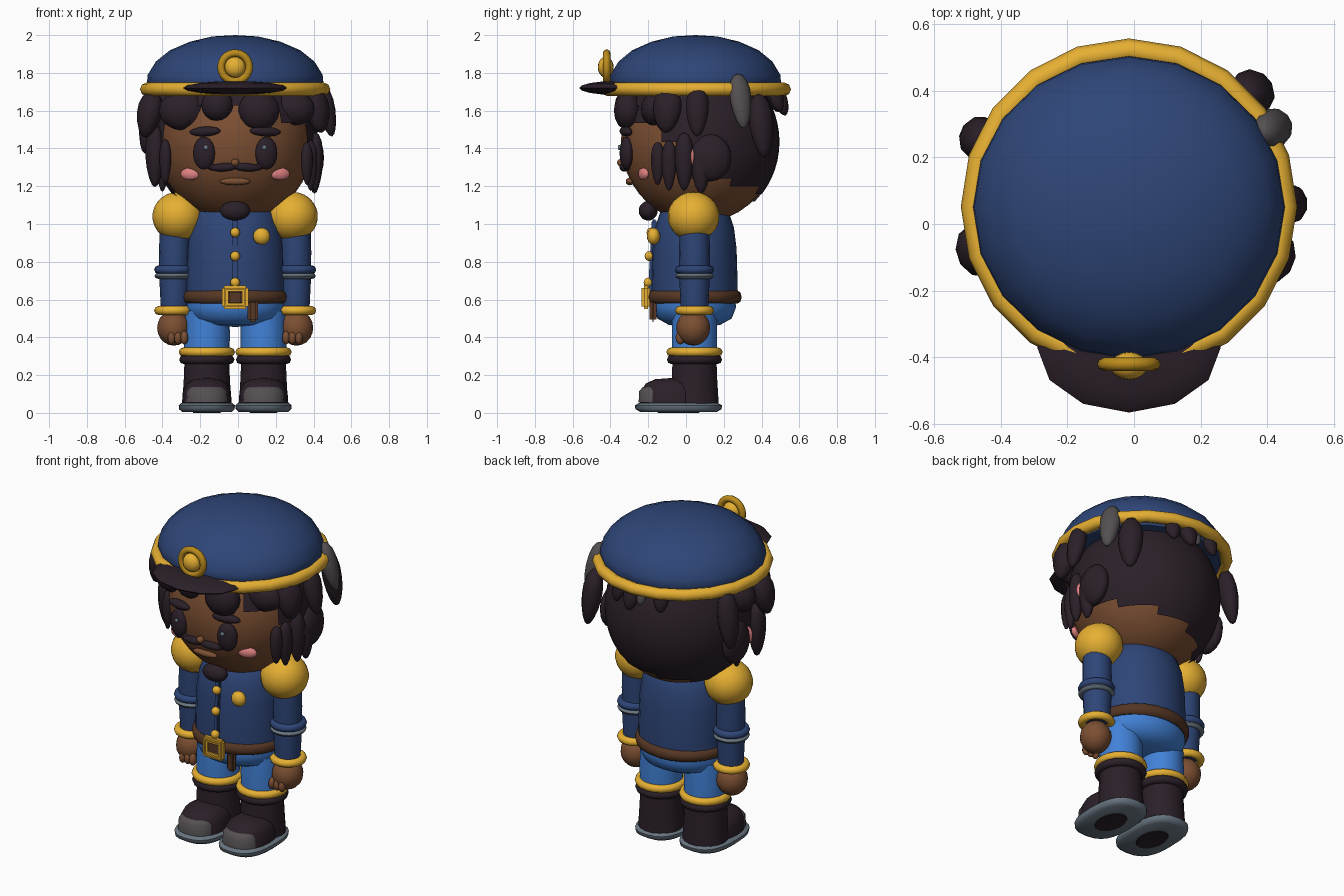
import bpy, bmesh, math
from mathutils import Matrix, Vector

if "Cube" in bpy.data.objects:
    bpy.data.objects.remove(bpy.data.objects["Cube"])

CX, CY = -0.015, 0.045          # body axis
HEAD_C, HEAD_R = Vector((CX, 0.07, 1.435)), Vector((0.41, 0.415, 0.43))
SIDES = ((-1, "left"), (1, "right"))


def colour(name, rgb):
    m = bpy.data.materials.new(name)
    m.diffuse_color = (*rgb, 1)
    m.use_nodes = True
    m.node_tree.nodes["Principled BSDF"].inputs["Base Color"].default_value = m.diffuse_color
    return m


NAVY = colour("navy cloth", (0.027, 0.06, 0.185))
GOLD = colour("gold trim", (0.79, 0.43, 0.032))
BRASS = colour("dark brass", (0.50, 0.26, 0.012))
SKIN = colour("brown skin", (0.20, 0.078, 0.032))
HAIR = colour("dark hair", (0.024, 0.014, 0.022))
TROUSER = colour("bright blue cloth", (0.053, 0.22, 0.68))
BELT = colour("brown leather", (0.09, 0.037, 0.017))
GREY = colour("slate grey", (0.14, 0.18, 0.22))
PINK = colour("pink", (0.75, 0.22, 0.22))
ASH = colour("ash grey", (0.09, 0.08, 0.085))


def finish(name, bm, mat, loc=(0, 0, 0), rot=(0, 0, 0), angle=50):
    bmesh.ops.recalc_face_normals(bm, faces=bm.faces)
    me = bpy.data.meshes.new(name)
    bm.to_mesh(me)
    bm.free()
    ob = bpy.data.objects.new(name, me)
    bpy.context.collection.objects.link(ob)
    ob.location, ob.rotation_euler = loc, rot
    me.materials.append(mat)
    bpy.ops.object.select_all(action='DESELECT')
    ob.select_set(True)
    bpy.context.view_layer.objects.active = ob
    bpy.ops.object.shade_smooth_by_angle(angle=math.radians(angle))
    return ob


def ball(name, loc, radii, mat, rot=(0, 0, 0), seg=16, taper=0.0):
    """Ellipsoid, optionally narrowing toward its lower end."""
    bm = bmesh.new()
    bmesh.ops.create_uvsphere(bm, u_segments=seg, v_segments=max(8, seg * 2 // 3), radius=1)
    for v in bm.verts:
        k = 1 + taper * v.co.z
        v.co = Vector((v.co.x * k * radii[0], v.co.y * k * radii[1], v.co.z * radii[2]))
    return finish(name, bm, mat, loc, rot, 80)


def lathe(name, profile, mat, loc, sy=1.0, seg=20, power=2.0, closed=False):
    """Spin (radius, z) points; power above 2 squares the outline."""
    bm = bmesh.new()
    rings = []
    e = 2 / power
    for r, z in profile:
        row = []
        for i in range(seg):
            a = 2 * math.pi * i / seg
            c, s = math.cos(a), math.sin(a)
            row.append(bm.verts.new((r * math.copysign(abs(c) ** e, c),
                                     r * sy * math.copysign(abs(s) ** e, s), z)))
        rings.append(row)
    pairs = list(zip(rings, rings[1:])) + ([(rings[-1], rings[0])] if closed else [])
    for a, b in pairs:
        for i in range(seg):
            j = (i + 1) % seg
            bm.faces.new((a[i], a[j], b[j], b[i]))
    if not closed:
        for row in (rings[0], rings[-1]):
            bm.faces.new(row)
    bmesh.ops.remove_doubles(bm, verts=bm.verts, dist=1e-5)
    return finish(name, bm, mat, loc)


def ring(name, loc, r, t, mat, h=None, sy=1.0, seg=20):
    """Rounded horizontal ring of tube radius t and half height h."""
    h = h or t
    pts = [(r + t * math.cos(k * math.pi / 4), h * math.sin(k * math.pi / 4)) for k in range(8)]
    return lathe(name, pts, mat, loc, sy, seg, closed=True)


def face_y(dx, z):
    q = 1 - (dx / HEAD_R.x) ** 2 - ((z - HEAD_C.z) / HEAD_R.z) ** 2
    return HEAD_C.y - HEAD_R.y * math.sqrt(max(q, 0))


# Head and hair cap: the cap keeps only faces behind the hairline
ball("head", HEAD_C, HEAD_R, SKIN, seg=28)
bm = bmesh.new()
bmesh.ops.create_uvsphere(bm, u_segments=40, v_segments=28, radius=1)
for v in bm.verts:
    v.co = Vector((v.co.x * 0.427, v.co.y * 0.43, v.co.z * 0.445))


def bald(f):
    c = f.calc_center_median() + HEAD_C
    if c.y < -0.02:
        line = 1.61 if c.y < -0.25 else 1.54 if c.y < -0.13 else 1.42
    else:
        line = 1.15 + 0.22 * c.x
    return c.z < line


bmesh.ops.delete(bm, geom=[f for f in bm.faces if bald(f)], context='FACES')
finish("hair_cap", bm, HAIR, HEAD_C - Vector((0, 0.005, 0)), angle=80)

# Fringe puffs: x, z, width, height
for x, z, w, h in ((-0.29, 1.60, 0.13, 0.105), (-0.11, 1.63, 0.085, 0.085),
                   (0.11, 1.60, 0.11, 0.105), (0.29, 1.61, 0.12, 0.09), (-0.40, 1.60, 0.10, 0.10)):
    ball("fringe_puff", (x, face_y(x - CX, z) - 0.015, z), (w, 0.075, h), HAIR, seg=12)

# Hanging locks: x, y, z, radius, half length, outward lean
LOCKS = ((-0.44, -0.06, 1.36, 0.062, 0.165, 0.0), (-0.47, -0.08, 1.58, 0.08, 0.125, 0.2),
         (-0.385, -0.13, 1.33, 0.038, 0.12, 0.0), (-0.40, 0.08, 1.29, 0.04, 0.12, 0.0),
         (0.405, 0.08, 1.29, 0.05, 0.13, 0.0), (0.41, -0.01, 1.33, 0.05, 0.155, 0.0),
         (0.365, -0.15, 1.32, 0.038, 0.115, 0.0), (0.385, -0.09, 1.31, 0.042, 0.135, 0.0),
         (0.47, 0.06, 1.60, 0.06, 0.14, 0.2), (0.36, 0.40, 1.52, 0.07, 0.17, 0.15),
         (-0.47, 0.26, 1.54, 0.065, 0.17, 0.15), (0.02, 0.50, 1.65, 0.05, 0.08, 0.35),
         (-0.16, 0.47, 1.66, 0.045, 0.07, 0.3), (0.12, 0.48, 1.66, 0.045, 0.07, 0.3),
         (0.42, -0.10, 1.60, 0.08, 0.12, 0.2))


def lock(name, x, y, z, r, h, lean, mat):
    turn = math.atan2(y - HEAD_C.y, x - CX)
    ball(name, (x, y, z), (r * 0.8, r, h), mat, (0, -lean, turn), seg=10, taper=0.2)


for p in LOCKS:
    lock("hair_lock", *p, HAIR)
lock("grey_streak", 0.42, 0.29, 1.65, 0.06, 0.15, 0.25, ASH)
lock("small_grey_streak", -0.04, 0.49, 1.66, 0.03, 0.05, 0.3, ASH)

# Face
for s, side in SIDES:
    def put(part, dx, z, radii, mat, tilt=0.0, out=0.0):
        ball(f"{side}_{part}", (CX + s * dx, face_y(dx, z) - out, z), radii, mat, (0, s * tilt, s * dx * 1.5))
    put("eye", 0.165, 1.375, (0.06, 0.034, 0.087), HAIR, out=0.01)
    put("eye_glint", 0.155, 1.405, (0.013, 0.008, 0.013), GREY, out=0.04)
    put("brow", 0.16, 1.49, (0.085, 0.028, 0.026), HAIR, 0.05, 0.01)
    put("cheek", 0.238, 1.265, (0.055, 0.022, 0.033), PINK)
    put("moustache", 0.06, 1.30, (0.072, 0.024, 0.022), HAIR, 0.06, 0.008)
    put("moustache_tip", 0.122, 1.302, (0.033, 0.02, 0.018), HAIR, -0.3, 0.008)
    # Ears tucked in hair
    ball(f"{side}_ear_puff", (CX + s * 0.415, 0.13, 1.35), (0.055, 0.11, 0.125), HAIR)
    ball(f"{side}_ear", (CX + s * 0.42, 0.028, 1.355), (0.035, 0.022, 0.055), PINK, seg=12)
ball("nose", (CX, face_y(0, 1.325) - 0.012, 1.325), (0.022, 0.022, 0.02), SKIN, seg=12)
ball("mouth", (CX, face_y(0, 1.225) - 0.005, 1.225), (0.082, 0.022, 0.02), SKIN)
ball("chin_beard", (CX, -0.20, 1.07), (0.08, 0.05, 0.052), HAIR)

# Cap
lathe("cap_crown", [(0, 2.0), (0.12, 1.993), (0.24, 1.965), (0.345, 1.92), (0.42, 1.86), (0.463, 1.79),
                    (0.467, 1.75), (0.44, 1.68), (0, 1.67)], NAVY, (CX, 0.05, 0), 0.97)
ring("cap_band", (CX, 0.052, 1.713), 0.468, 0.036, GOLD)
ball("cap_visor", (CX, -0.37, 1.72), (0.275, 0.195, 0.037), HAIR, seg=12)
bpy.ops.mesh.primitive_torus_add(major_radius=0.075, minor_radius=0.02, major_segments=20, minor_segments=8,
                                 location=(CX, -0.42, 1.83), rotation=(math.pi / 2, 0, 0))
badge = bpy.context.object
badge.name = "cap_badge_ring"
badge.data.materials.append(BRASS)
bpy.ops.object.shade_smooth()
ball("cap_badge_boss", (CX, -0.425, 1.83), (0.055, 0.042, 0.055), GOLD)

# Tunic, hips, belt
lathe("tunic", [(0, 1.13), (0.14, 1.12), (0.21, 1.06), (0.24, 0.98), (0.256, 0.87), (0.262, 0.70),
                (0.262, 0.58), (0, 0.57)], NAVY, (CX, CY, 0), 0.87, 24)
lathe("hips", [(0, 0.62), (0.255, 0.61), (0.262, 0.56), (0.235, 0.50), (0.16, 0.465), (0, 0.455)],
      TROUSER, (CX, CY, 0), 0.84, 24)
ring("belt", (CX, CY, 0.613), 0.255, 0.026, BELT, 0.035, 0.89, 24)


def slab(name, loc, size, mat, bevel, rot=(0, 0, 0)):
    bm = bmesh.new()
    bmesh.ops.create_cube(bm, size=1, matrix=Matrix.Diagonal((*size, 1)))
    bmesh.ops.bevel(bm, geom=bm.edges[:], offset=bevel, segments=2, affect='EDGES')
    return finish(name, bm, mat, loc, rot)


for s, side in SIDES:   # buckle frame
    slab("buckle_upright", (CX + s * 0.053, -0.213, 0.612), (0.034, 0.045, 0.12), GOLD, 0.012)
    slab("buckle_bar", (CX, -0.213, 0.612 + s * 0.046), (0.138, 0.045, 0.032), GOLD, 0.012)
slab("buckle_centre", (CX, -0.20, 0.612), (0.08, 0.04, 0.07), BELT, 0.008)
slab("belt_end", (0.078, -0.175, 0.54), (0.058, 0.035, 0.12), BELT, 0.014)
slab("placket", (CX, -0.178, 0.835), (0.03, 0.025, 0.38), NAVY, 0.006, (math.radians(-3), 0, 0))
for z, y in ((0.955, -0.185), (0.83, -0.195), (0.69, -0.20)):
    ball("tunic_button", (CX, y, z), (0.026, 0.024, 0.026), GOLD, seg=12)
ball("medal", (0.125, -0.172, 0.935), (0.045, 0.035, 0.045), GOLD)

# Arms and legs
for s, side in SIDES:
    ax, lx = CX + s * 0.325, CX + s * 0.15
    ball(side + "_epaulette", (CX + s * 0.303, 0.04, 1.04), (0.135, 0.137, 0.13), GOLD, seg=20)
    lathe(side + "_sleeve", [(0, 1.04), (0.078, 1.02), (0.082, 0.85), (0.08, 0.70), (0.072, 0.54), (0, 0.53)],
          NAVY, (ax - s * 0.004, CY, 0), seg=16)
    ring(side + "_sleeve_band", (ax, CY, 0.758), 0.081, 0.023, NAVY)
    ring(side + "_sleeve_stripe", (ax, CY, 0.725), 0.083, 0.019, GREY, 0.015)
    ring(side + "_cuff", (ax, CY, 0.542), 0.08, 0.024, GOLD)
    ball(side + "_hand", (ax, 0.038, 0.45), (0.088, 0.09, 0.094), SKIN)
    for k in (-1, 0, 1):
        ball(side + "_finger", (ax - s * 0.022 + k * 0.034, -0.03, 0.398), (0.021, 0.025, 0.036), SKIN, seg=10)
    lathe(side + "_trouser_leg", [(0, 0.56), (0.118, 0.54), (0.122, 0.42), (0.12, 0.30), (0, 0.29)],
          TROUSER, (lx, CY, 0), seg=18)
    ring(side + "_boot_trim", (lx, CY, 0.322), 0.125, 0.024, GOLD)
    ring(side + "_boot_roll", (lx, CY, 0.282), 0.122, 0.024, HAIR)
    lathe(side + "_boot_shaft", [(0, 0.29), (0.118, 0.285), (0.122, 0.18), (0.13, 0.05), (0, 0.045)],
          HAIR, (lx, CY, 0), seg=18)
    lathe(side + "_boot_foot", [(0, 0.185), (0.07, 0.178), (0.108, 0.155), (0.127, 0.115), (0.132, 0.045),
                                (0, 0.04)], HAIR, (lx, -0.075, 0), 1.28, 20, 2.2)
    lathe(side + "_toe_cap", [(0, 0.142), (0.085, 0.138), (0.108, 0.115), (0.112, 0.055), (0, 0.05)],
          ASH, (lx, -0.155, 0), 0.87, 18, 2.2)
    lathe(side + "_sole", [(0, 0.055), (0.135, 0.052), (0.149, 0.04), (0.147, 0.02), (0.13, 0.004), (0, 0.004)],
          GREY, (lx, -0.04, 0), 1.55, 24, 2.6)
    lathe(side + "_sole_pad", [(0, 0.006), (0.075, 0.006), (0.072, 0), (0, 0)], HAIR, (lx, -0.04, 0), 1.5, 16)
